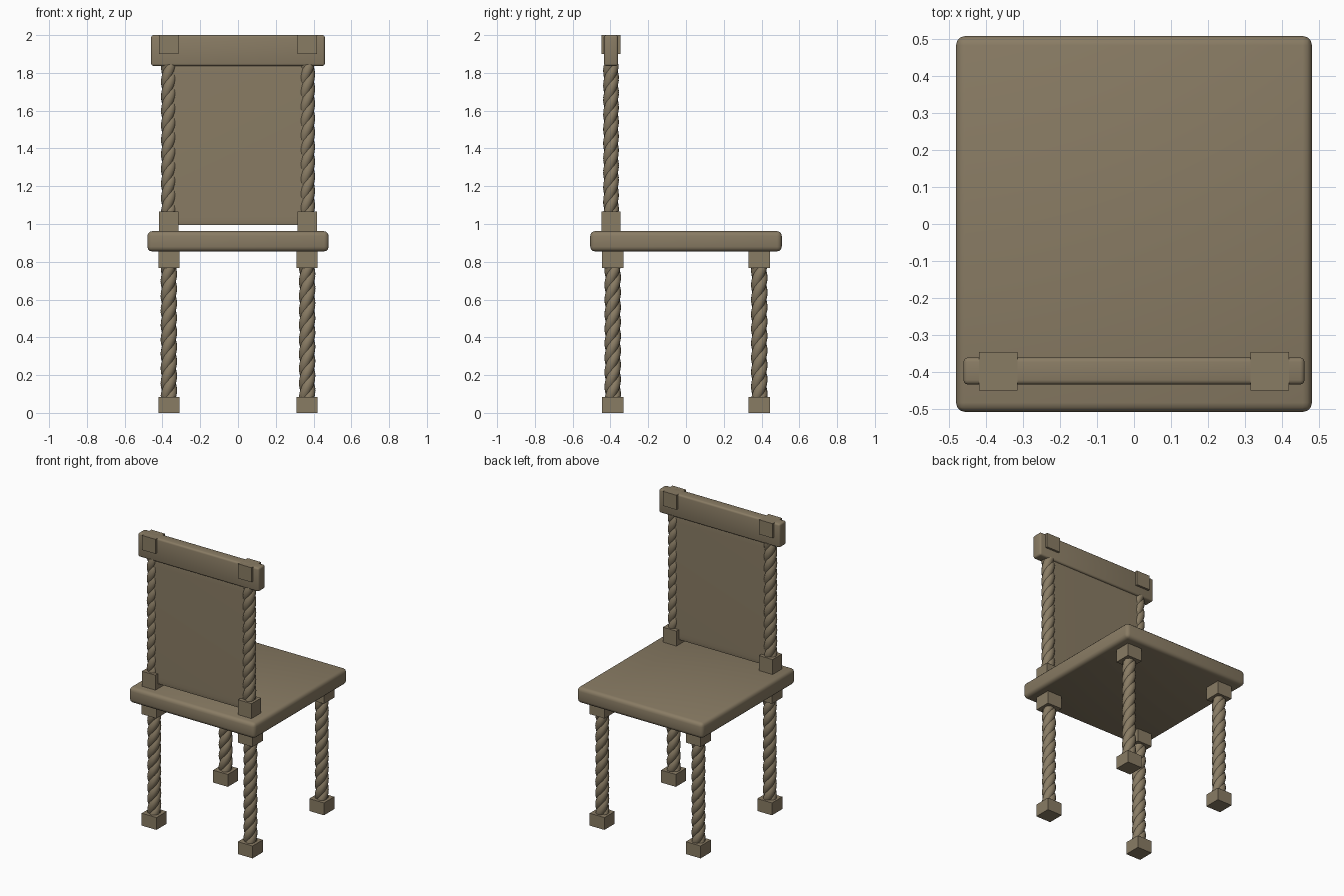
import bpy, bmesh, math

if "Cube" in bpy.data.objects:
    bpy.data.objects.remove(bpy.data.objects["Cube"])

wood = bpy.data.materials.new("worn brown wood")
wood.diffuse_color = (0.25, 0.2, 0.127, 1)
wood.use_nodes = True
wood.node_tree.nodes["Principled BSDF"].inputs["Base Color"].default_value = wood.diffuse_color


def finish(name, bm, smooth=True):
    bmesh.ops.recalc_face_normals(bm, faces=bm.faces)
    me = bpy.data.meshes.new(name)
    bm.to_mesh(me)
    bm.free()
    me.materials.append(wood)
    ob = bpy.data.objects.new(name, me)
    bpy.context.collection.objects.link(ob)
    if smooth:
        bpy.ops.object.select_all(action='DESELECT')
        ob.select_set(True)
        bpy.context.view_layer.objects.active = ob
        bpy.ops.object.shade_smooth_by_angle(angle=math.radians(35))
    return ob


def box(name, lo, hi, bevel=0.0, fraction=0.0, segments=3):
    """Box between two corners; 'fraction' bevels before stretching."""
    bm = bmesh.new()
    bmesh.ops.create_cube(bm, size=2)
    if fraction:
        bmesh.ops.bevel(bm, geom=bm.edges[:], offset=fraction,
                        segments=segments, profile=0.5, affect='EDGES')
    for v in bm.verts:
        v.co = [(a + b) / 2 + c * (b - a) / 2 for a, b, c in zip(lo, hi, v.co)]
    if bevel:
        bmesh.ops.bevel(bm, geom=bm.edges[:], offset=bevel,
                        segments=segments, profile=0.5, affect='EDGES')
    return finish(name, bm, bool(bevel or fraction))


def block(name, x, y, z0, z1, w):
    box(name, (x - w / 2, y - w / 2, z0), (x + w / 2, y + w / 2, z1))


def twist(name, x, y, z0, z1, r_out, r_in, spacing=0.077, strands=3, sides=24):
    """Rope-like column: lobed section turned as it rises."""
    bm = bmesh.new()
    steps = round((z1 - z0) / 0.0125)
    rings = []
    for i in range(steps + 1):
        z = z0 + (z1 - z0) * i / steps
        turn = 2 * math.pi * (z - z0) / (spacing * strands)
        ring = []
        for k in range(sides):
            a = 2 * math.pi * k / sides
            r = r_in + (r_out - r_in) * abs(math.sin(a * strands / 2)) ** 0.8
            ring.append(bm.verts.new((x + r * math.cos(a + turn),
                                      y + r * math.sin(a + turn), z)))
        rings.append(ring)
    for a, b in zip(rings, rings[1:]):
        for k in range(sides):
            n = (k + 1) % sides
            bm.faces.new((a[k], a[n], b[n], b[k]))
    bm.faces.new(rings[0])
    bm.faces.new(rings[-1])
    finish(name, bm)


# seat
box("seat", (-0.48, -0.507, 0.855), (0.48, 0.507, 0.962), bevel=0.025)

# legs: square foot, twisted shaft, square head
for side, sx in (("left", -1), ("right", 1)):
    x = 0.366 * sx
    for end, y in (("front", -0.388), ("rear", 0.388)):
        tag = f"{end}_{side}_leg"
        block(tag + "_foot", x, y, 0, 0.085, 0.112)
        block(tag + "_head", x, y, 0.767, 0.862, 0.112)
        twist(tag + "_shaft", x, y, 0.08, 0.77, 0.044, 0.035)

    # backrest posts
    tag = f"{side}_back_post"
    block(tag + "_base", x, -0.397, 0.955, 1.065, 0.103)
    block(tag + "_cap", x, -0.397, 1.9, 2.0, 0.103)
    twist(tag + "_shaft", x, -0.397, 1.06, 1.845, 0.042, 0.034)
    twist(tag + "_neck", x, -0.397, 1.84, 1.905, 0.036, 0.03)

# backrest panel and top rail
box("back_panel", (-0.367, -0.422, 0.995), (0.367, -0.372, 1.85), fraction=0.12)
box("top_rail", (-0.46, -0.433, 1.837), (0.46, -0.36, 2.0), bevel=0.012)
